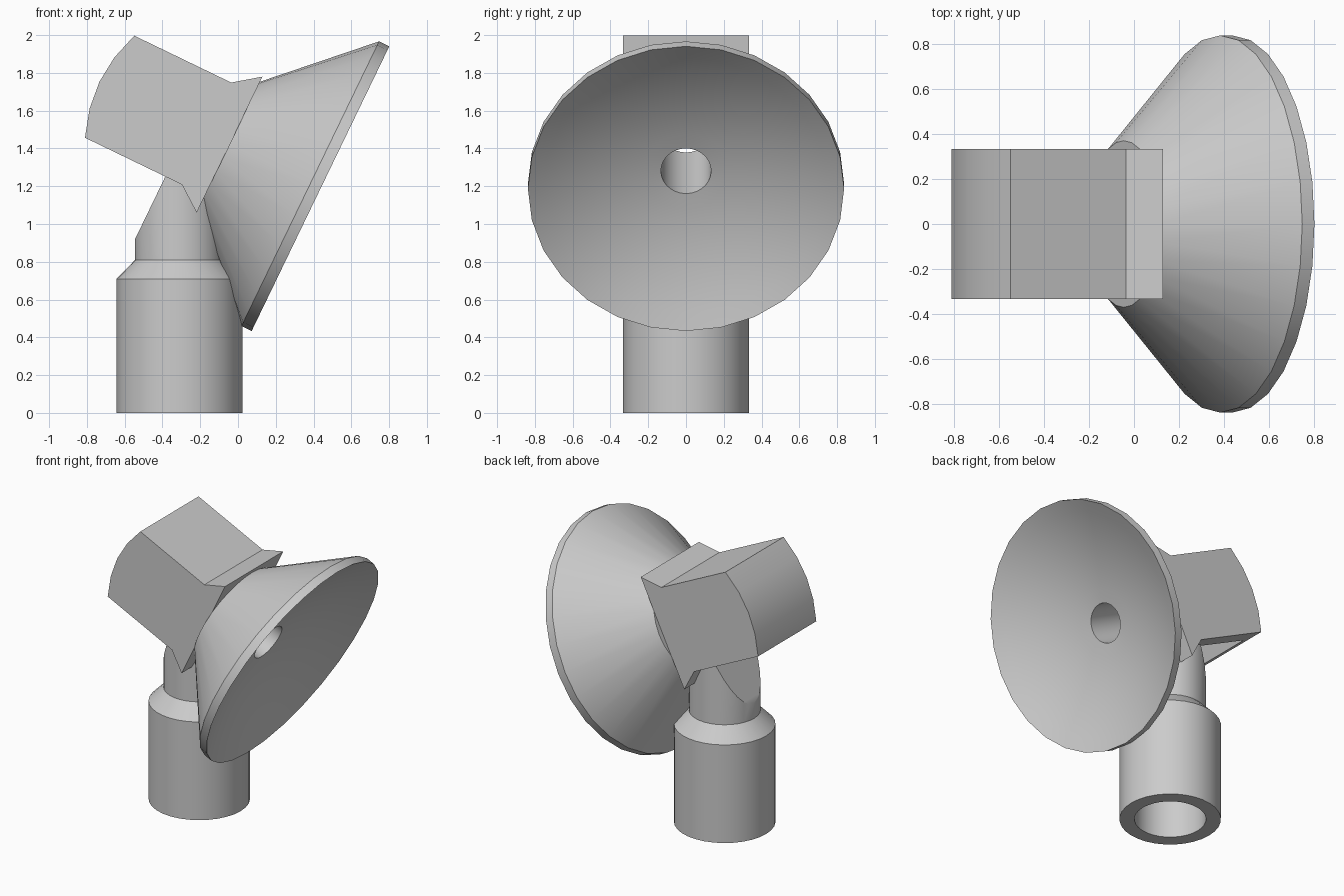
import bpy, bmesh
from math import cos, sin, tau, radians
from mathutils import Matrix, Vector

cube = bpy.data.objects.get("Cube")
if cube:
    bpy.data.objects.remove(cube)

GREY = (0.6, 0.6, 0.6, 1)
grey = bpy.data.materials.new("plain grey")
grey.use_nodes = True
grey.diffuse_color = GREY
grey.node_tree.nodes["Principled BSDF"].inputs["Base Color"].default_value = GREY

# The head frame: local x runs along the tilted axis towards the dish mouth
HEAD = Matrix.Translation((-0.045, 0, 1.42)) @ Matrix.Rotation(radians(25.8), 4, 'Y')
UPRIGHT = Matrix.Translation((-0.31, 0, 0)) @ Matrix.Rotation(radians(-90), 4, 'Y')


def make(name, bm, frame=Matrix()):
    bmesh.ops.transform(bm, matrix=frame, verts=bm.verts)
    bmesh.ops.recalc_face_normals(bm, faces=bm.faces)
    mesh = bpy.data.meshes.new(name)
    bm.to_mesh(mesh)
    bm.free()
    mesh.materials.append(grey)
    obj = bpy.data.objects.new(name, mesh)
    bpy.context.collection.objects.link(obj)
    return obj


def lathe(name, profile, sides, frame, closed=False):
    """Turn (along, radius) points about local x; open profiles get end caps."""
    bm = bmesh.new()
    rings = [[bm.verts.new((a, r * sin(tau * i / sides), r * cos(tau * i / sides)))
              for i in range(sides)] for a, r in profile]
    pairs = list(zip(rings, rings[1:]))
    if closed:
        pairs.append((rings[-1], rings[0]))
    else:
        bm.faces.new(rings[0])
        bm.faces.new(rings[-1])
    for p, q in pairs:
        for i in range(sides):
            j = (i + 1) % sides
            bm.faces.new((p[i], p[j], q[j], q[i]))
    return make(name, bm, frame)


def prism(name, outline, half_width, frame):
    """Extrude an (along, up) outline symmetrically across y."""
    bm = bmesh.new()
    face = bm.faces.new([bm.verts.new((a, -half_width, u)) for a, u in outline])
    new = bmesh.ops.extrude_face_region(bm, geom=[face])["geom"]
    bmesh.ops.translate(bm, vec=(0, 2 * half_width, 0),
                        verts=[v for v in new if isinstance(v, bmesh.types.BMVert)])
    return make(name, bm, frame)


def cut(obj, cutter):
    cutter.hide_render = True
    mod = obj.modifiers.new("cut", 'BOOLEAN')
    mod.operation, mod.solver, mod.object = 'DIFFERENCE', 'EXACT', cutter
    bpy.context.view_layer.objects.active = obj
    bpy.ops.object.modifier_apply(modifier=mod.name)
    bpy.data.objects.remove(cutter)


# Base sleeve with a socket underneath and a chamfered shoulder
base = lathe("base_sleeve", [(0.65, 0.001), (0.65, 0.235), (0, 0.235), (0, 0.333),
                             (0.71, 0.333), (0.81, 0.235), (0.81, 0.001)], 32, UPRIGHT)

# Neck, sliced square to the head axis at the back
neck = lathe("neck", [(0.8, 0.235), (1.25, 0.235)], 32, UPRIGHT)
cut(neck, prism("neck_cutter", [(-1, -1), (-0.2325, -1), (-0.2325, 0), (-1, 0)], 0.5, HEAD))

# Dish: hollow cone with a curved reflector and a central bore
BORE, RIM, DEPTH, MOUTH = 0.133, 0.837, 0.215, 0.535
reflector = []
for k in range(9):
    r = RIM + (BORE - RIM) * k / 8
    reflector.append((MOUTH - DEPTH * (RIM**2 - r**2) / (RIM**2 - BORE**2), r))
dish = lathe("dish", [(0, BORE), (0, 0.37), (0.475, RIM)] + reflector, 28, HEAD, closed=True)

# Housing: flared front, rounded back, open underneath
back = [(-0.705 - 0.06 * (1 - t * t), 0.3 * t) for t in (-1, -0.5, 0, 0.5, 1)]
housing = prism("housing", [(0, 0.4), (0, -0.4), (-0.135, -0.3)] + back + [(-0.135, 0.3)],
                0.333, HEAD)
cut(housing, lathe("bore_cutter", [(-0.3, BORE), (0.1, BORE)], 28, HEAD))
cut(housing, prism("cavity_cutter", [(-0.18, -0.5), (-0.18, 0.2), (-0.66, 0.2), (-0.66, -0.5)],
                   0.2, HEAD))

bpy.ops.object.select_all(action='DESELECT')
for obj in (base, neck, dish, housing):
    obj.select_set(True)
bpy.context.view_layer.objects.active = base
bpy.ops.object.shade_smooth_by_angle(angle=radians(30))
